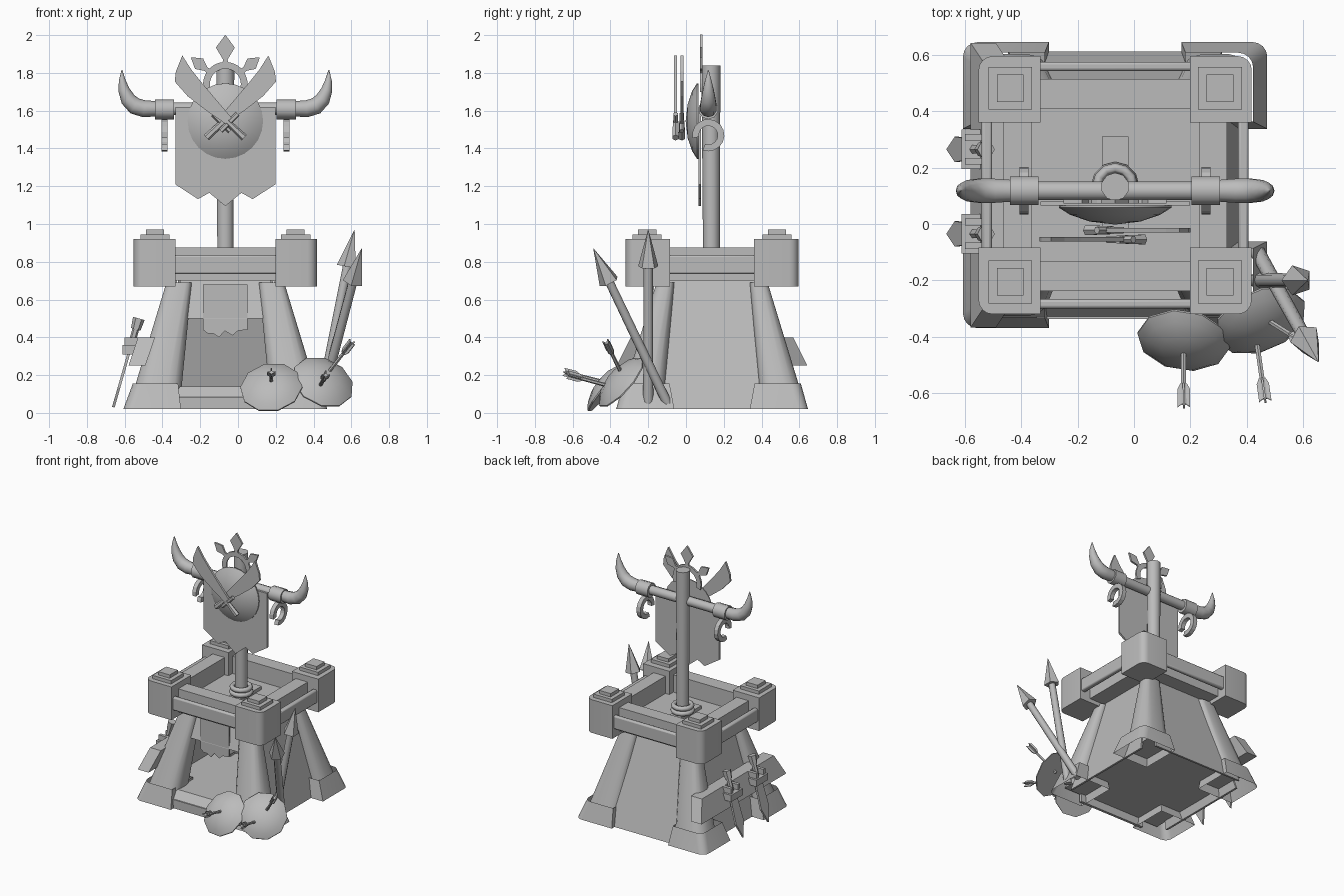
import bpy, bmesh, math
from mathutils import Vector, Matrix

if "Cube" in bpy.data.objects:
    bpy.data.objects.remove(bpy.data.objects["Cube"])

CX, CY = -0.067, 0.138          # tower axis
grey = bpy.data.materials.new("stone grey")
grey.diffuse_color = (0.5, 0.5, 0.5, 1)
grey.use_nodes = True
grey.node_tree.nodes["Principled BSDF"].inputs["Base Color"].default_value = grey.diffuse_color


def finish(name, bm, bevel=0, smooth=35):
    bmesh.ops.recalc_face_normals(bm, faces=bm.faces)
    me = bpy.data.meshes.new(name)
    bm.to_mesh(me)
    bm.free()
    ob = bpy.data.objects.new(name, me)
    bpy.context.collection.objects.link(ob)
    me.materials.append(grey)
    if bevel:
        m = ob.modifiers.new("bevel", 'BEVEL')
        m.width, m.segments = bevel, 2
        m.limit_method, m.angle_limit = 'ANGLE', math.radians(50)
    if smooth:
        bpy.ops.object.select_all(action='DESELECT')
        ob.select_set(True)
        bpy.context.view_layer.objects.active = ob
        bpy.ops.object.shade_smooth_by_angle(angle=math.radians(smooth))
    return ob


def loft(name, lo, hi, z0, z1, bevel=0, caps=True, corner=None, fillet=0):
    """Tapered block between two rectangles (x0, x1, y0, y1); corner = (sx, sy, r) rounds one
    upright edge, fillet rounds all four by a share of the width."""
    bm = bmesh.new()
    rings = []
    for (a, b, c, d), z in ((lo, z0), (hi, z1)):
        pts = [(a, c), (b, c), (b, d), (a, d)]
        if fillet:
            r = fillet * min(b - a, d - c)
            mid = [(a + r, c + r), (b - r, c + r), (b - r, d - r), (a + r, d - r)]
            pts = [(mid[k][0] + r * math.cos(t), mid[k][1] + r * math.sin(t)) for k in range(4)
                   for t in (math.pi * (1 + k / 2 + i / 6) for i in range(4))]
        rings.append([bm.verts.new((x, y, z)) for x, y in pts])
    n = len(rings[0])
    for i in range(n):
        j = (i + 1) % n
        bm.faces.new((rings[0][i], rings[0][j], rings[1][j], rings[1][i]))
    if caps:
        bm.faces.new(rings[1])
        bm.faces.new(rings[0][::-1])
    if corner:
        k = {(-1, -1): 0, (1, -1): 1, (1, 1): 2, (-1, 1): 3}[corner[:2]]
        e = [e for e in rings[0][k].link_edges if rings[1][k] in e.verts]
        bmesh.ops.bevel(bm, geom=e, offset=corner[2], segments=4, profile=.5, affect='EDGES')
    return finish(name, bm, bevel)


def box(name, x0, x1, y0, y1, z0, z1, bevel=0, corner=None):
    return loft(name, (x0, x1, y0, y1), (x0, x1, y0, y1), z0, z1, bevel, True, corner)


def rod(name, p, q, r1, r2, sides=8, smooth=50):
    p, q = Vector(p), Vector(q)
    d = q - p
    bm = bmesh.new()
    bmesh.ops.create_cone(bm, cap_ends=True, segments=sides, radius1=r1, radius2=r2, depth=d.length,
                          matrix=Matrix.Translation((p + q) / 2) @ d.to_track_quat('Z', 'Y').to_matrix().to_4x4())
    return finish(name, bm, 0, smooth)


def plate(name, pts, thick, matrix):
    """Flat outline in local x, y, thickened along local z."""
    bm = bmesh.new()
    f = bm.faces.new([bm.verts.new((x, y, -thick / 2)) for x, y in pts])
    ext = bmesh.ops.extrude_face_region(bm, geom=[f])['geom']
    bmesh.ops.translate(bm, vec=(0, 0, thick), verts=[v for v in ext if isinstance(v, bmesh.types.BMVert)])
    bm.transform(matrix)
    return finish(name, bm, 0, 0)


def upright(y):
    """Local x, y becomes world x, z at depth y."""
    return Matrix.Translation((0, y, 0)) @ Matrix.Rotation(math.pi / 2, 4, 'X')


def dome(name, centre, normal, r, depth, sides):
    """Round shield: shallow bulge with a flat back."""
    bm = bmesh.new()
    rings = []
    for rr, h in ((1, -0.12), (1, 0), (0.8, 0.42), (0.45, 0.82)):
        rings.append([bm.verts.new((r * rr * math.cos(2 * math.pi * i / sides),
                                    r * rr * math.sin(2 * math.pi * i / sides), depth * h)) for i in range(sides)])
    for a, b in zip(rings, rings[1:]):
        for i in range(sides):
            j = (i + 1) % sides
            bm.faces.new((a[i], a[j], b[j], b[i]))
    tip = bm.verts.new((0, 0, depth))
    for i in range(sides):
        bm.faces.new((rings[-1][i], rings[-1][(i + 1) % sides], tip))
    bm.faces.new(rings[0][::-1])
    bm.transform(Matrix.Translation(centre) @ Vector(normal).to_track_quat('Z', 'Y').to_matrix().to_4x4())
    return finish(name, bm)


def arc_plate(name, r0, r1, a0, a1, n, thick, matrix):
    """Flat ring segment, angles in degrees."""
    ang = [math.radians(a0 + (a1 - a0) * i / n) for i in range(n + 1)]
    pts = [(r1 * math.cos(a), r1 * math.sin(a)) for a in ang]
    pts += [(r0 * math.cos(a), r0 * math.sin(a)) for a in reversed(ang)]
    return plate(name, pts, thick, matrix)


def rect(sx, sy, x0, x1, y0, y1):
    """Corner rectangle mirrored about the tower axis."""
    xs = sorted((CX + sx * x0, CX + sx * x1))
    ys = sorted((CY + sy * y0, CY + sy * y1))
    return (*xs, *ys)


# Four rounded legs, feet and platform corner blocks
for sx in (-1, 1):
    for sy in (-1, 1):
        loft("foot", rect(sx, sy, .235, .54, .2, .508), rect(sx, sy, .25, .49, .225, .47), .02, .155, 0, False, (sx, sy, .05))
        loft("leg", rect(sx, sy, .232, .482, .25, .465), rect(sx, sy, .177, .312, .2, .294), .13, .69, 0, False, None, .36)
        box("corner_block", *rect(sx, sy, .265, .485, .222, .458), .67, .92, 0, (sx, sy, .05))
        box("corner_cap", *rect(sx, sy, .295, .45, .268, .42), .915, .945)
        box("corner_cap_top", *rect(sx, sy, .325, .42, .295, .392), .945, .97)

# Sloped tower walls: back, left, right, and a lintel over the front doorway
BX, BY, TX, TY, T = .44, .475, .27, .265, .015
loft("back_wall", rect(1, 1, -.38, .38, BY - T, BY), rect(1, 1, -.25, .25, TY - T, TY), .02, .7)
for s in (-1, 1):
    loft("side_wall", rect(s, 1, BX - T, BX, -.38, .38), rect(s, 1, TX - T, TX, -.25, .25), .02, .7)
loft("door_lintel", rect(1, 1, -.27, .27, -.32, -.305), rect(1, 1, -.24, .24, -.26, -.245), .5, .7)
loft("door_floor", rect(1, 1, -.42, .42, -.47, .45), rect(1, 1, -.4, .4, -.42, .43), .08, .14)
box("door_sill", *rect(1, 1, -.28, .28, -.475, -.455), .02, .085)

# Ragged cloth over the doorway
plate("door_cloth", [(-.185, .68), (-.185, .44), (-.16, .42), (-.13, .42), (-.1, .4), (-.07, .435), (-.03, .41),
                     (0, .435), (.05, .44), (.05, .68)], .012, upright(-.175))

# Platform floor, inner rails and outer rail logs
box("platform_floor", *rect(1, 1, -.39, .39, -.37, .37), .7, .745)
for s in (-1, 1):
    box("rail", *rect(1, s, -.3, .3, .27, .376), .7, .875)
    box("rail_log", *rect(1, s, -.28, .28, .405, .438), .735, .835, .01)
    box("side_rail", *rect(s, 1, .297, .397, -.27, .27), .7, .875)
    box("side_rail_log", *rect(s, 1, .437, .474, -.24, .24), .735, .835, .01)

# Mast with base planks and rope coils
rod("mast", (CX, .135, .74), (CX, .132, 1.84), .044, .05, 10)
box("mast_base", CX - .047, CX + .047, -.02, .31, .74, .77)
for z, r in ((.785, .068), (.82, .064)):
    bm = bmesh.new()
    prof = [(r + .018 * math.cos(a), z + .018 * math.sin(a)) for a in (i * math.pi / 3 for i in range(6))]
    vs = [bm.verts.new((CX + p, .135, q)) for p, q in prof]
    es = [bm.edges.new((vs[i], vs[(i + 1) % 6])) for i in range(6)]
    bmesh.ops.spin(bm, geom=vs + es, cent=(CX, .135, 0), axis=(0, 0, 1), angle=2 * math.pi, steps=12, use_merge=True)
    bmesh.ops.remove_doubles(bm, verts=bm.verts, dist=.0005)
    finish("rope_coil", bm, 0, 65)

# Crossbar with sleeves, hanging rings and horns
YB = .118
rod("crossbar", (CX - .41, YB, 1.61), (CX + .41, YB, 1.61), .034, .034, 10)
horn = [(.36, 1.61, .04), (.43, 1.61, .045), (.48, 1.625, .045), (.515, 1.66, .04), (.537, 1.71, .03),
        (.546, 1.76, .018), (.548, 1.815, .002)]
for s in (-1, 1):
    rod("sleeve", (CX + s * .272, YB, 1.607), (CX + s * .373, YB, 1.607), .053, .053, 10)
    side = Matrix.Translation((CX + s * .323, .118, 1.47)) @ Matrix.Rotation(math.pi / 2, 4, 'Z') \
        @ Matrix.Rotation(math.pi / 2, 4, 'X')
    arc_plate("hanging_ring", .05, .085, -150, 150, 14, .032, side @ Matrix.Rotation(math.radians(40), 4, 'Z'))
    bm = bmesh.new()
    rings = []
    for i, (x, z, r) in enumerate(horn):
        a, b = horn[max(i - 1, 0)], horn[min(i + 1, len(horn) - 1)]
        t = Vector((b[0] - a[0], 0, b[1] - a[1])).normalized()
        n = Vector((-t.z, 0, t.x))
        ring = [Vector((x, 0, z)) + r * (n * math.cos(k * math.pi / 5) + Vector((0, math.sin(k * math.pi / 5), 0)))
                for k in range(10)]
        rings.append([bm.verts.new((CX + s * v.x, YB + v.y, v.z)) for v in ring])
    for a, b in zip(rings, rings[1:]):
        for k in range(10):
            bm.faces.new((a[k], a[(k + 1) % 10], b[(k + 1) % 10], b[k]))
    bm.faces.new(rings[0])
    bm.faces.new(rings[-1])
    finish("horn", bm, 0, 60)

# War banner with jagged hem
half = [(.265, 1.62), (.265, 1.21), (.145, 1.132), (.085, 1.165)]
plate("banner", [(CX + x, z) for x, z in half] + [(CX, 1.095)] + [(CX - x, z) for x, z in reversed(half)],
      .015, upright(.073))

# Domed shield with crossed curved swords
dome("banner_shield", (CX, .058, 1.545), (0, -1, 0), .2, .06, 24)
blade = [(.04, .012), (.01, -.018), (-.1, .058), (-.2, .135), (-.268, .212), (-.262, .265), (-.228, .35),
         (-.18, .275), (-.12, .2)]
for s, y in ((1, -.055), (-1, -.022)):
    m = Matrix.Translation((CX, y, 1.542)) @ Matrix.Diagonal((s, 1, 1, 1)) @ Matrix.Rotation(math.pi / 2, 4, 'X')
    plate("sword_blade", blade, .016, m)

    def at(x, z):
        return (CX + s * x, y, 1.542 + z)
    rod("sword_guard", at(-.025, -.05), at(.065, .04), .014, .014, 6)
    rod("sword_grip", at(.01, 0), at(.1, -.085), .016, .02, 6)

# Crown emblem: ring with three diamond points
ZC = 1.74
arc_plate("crown_ring", .082, .118, -20, 200, 20, .014, Matrix.Translation((CX, .08, ZC)) @ upright(0))
for ang, w, l0, l1 in ((0, .05, .1, .262), (52, .035, .1, .232), (-52, .035, .1, .232)):
    m = Matrix.Translation((CX, .08, ZC)) @ Matrix.Rotation(math.radians(ang), 4, 'Y') @ upright(0)
    lm = l0 + (l1 - l0) * .58
    plate("crown_point", [(-.018, l0), (.018, l0), (.012, l0 + .03), (w, lm), (0, l1), (-w, lm), (-.012, l0 + .03)],
          .014, m)

# Weapon rack plank on the left side
loft("rack_plank", (-.58, -.49, CY - .505, CY + .505), (-.53, -.44, CY - .43, CY + .43), .25, .4)
# Two daggers hanging on the rack
for y in (.265, -.035):
    top, tip = Vector((-.525, y, .5)), Vector((-.66, y, .03))
    d = (tip - top).normalized()
    rod("dagger_pommel", top, top + d * .06, .032, .026, 6)
    rod("dagger_grip", top + d * .05, top + d * .18, .018, .018, 6)
    box("dagger_guard", -.612, -.545, y - .07, y + .07, .31, .36)
    for w in (-.042, .042):
        box("rack_bracket", -.6, -.53, y + w - .012, y + w + .012, .355, .4)
    frame = Matrix(((0, d.x, d.z, top.x), (1, 0, 0, y), (0, d.z, -d.x, top.z), (0, 0, 0, 1)))
    plate("dagger_blade", [(-.035, .17), (.035, .17), (.045, .38), (0, .489), (-.045, .38)], .014, frame)

# Two spears leaning on the right
for p, q in (((.433, -.2, .028), (.617, -.2, .97)), ((.433, -.09, .032), (.655, -.49, .87))):
    p, q = Vector(p), Vector(q)
    neck = q - (q - p).normalized() * .2
    rod("spear_shaft", p, neck + (q - neck) * .2, .027, .024, 8)
    rod("spear_head", neck, q, .056, .001, 5, 0)

# Two fallen shields pierced by arrows
dome("ground_shield", (.176, -.415, .137), (-.12, -.76, .63), .166, .06, 10)
dome("ground_shield", (.45, -.345, .165), (.3, -.7, .62), .17, .06, 10)
for p, q in (((.175, -.4, .155), (.177, -.64, .215)), ((.43, -.38, .135), (.465, -.62, .2)),
             ((.44, -.32, .165), (.6, -.42, .37))):
    p, q = Vector(p), Vector(q)
    rod("arrow_shaft", p, q, .01, .01, 6)
    d = (q - p)
    m = Matrix.Translation(q) @ d.to_track_quat('Y', 'Z').to_matrix().to_4x4()
    for a in (0, math.pi / 2):
        plate("arrow_fletching", [(-.012, -.075), (.012, -.075), (.022, -.055), (.022, .01), (0, -.005),
                                  (-.022, .01), (-.022, -.055)], .007, m @ Matrix.Rotation(a, 4, 'Y'))
